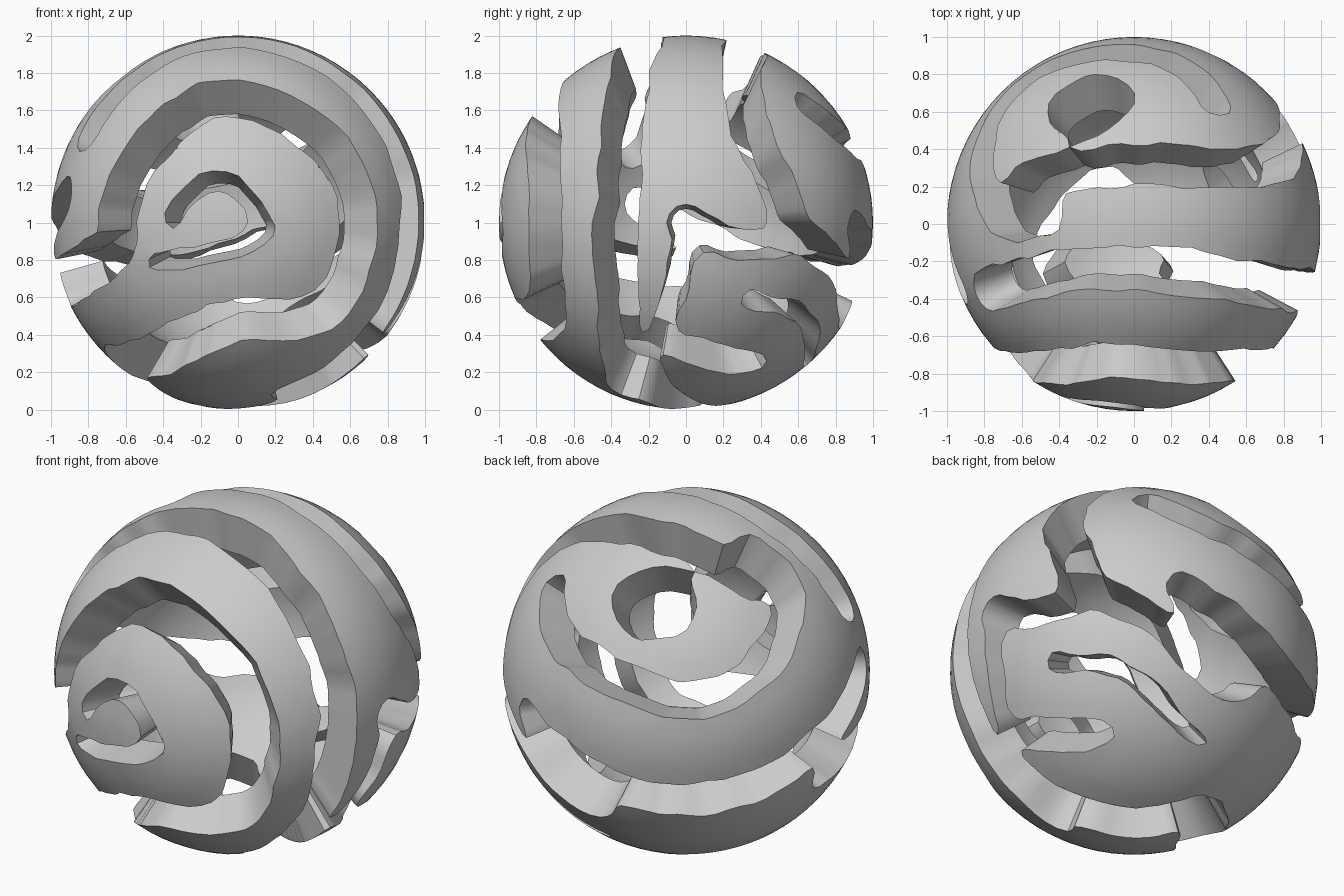
import bpy, bmesh, math
from mathutils import Vector

if "Cube" in bpy.data.objects:
    bpy.data.objects.remove(bpy.data.objects["Cube"])

INNER = 0.76   # inner radius of the thick shell
samples = []   # points along the grooves with their cutting limit


# Viewpoints looking at the ball: direction towards the viewer
F, R, T = Vector((0, -1, 0)), Vector((1, 0, 0)), Vector((0, 0, 1))
BACK = Vector((-.612, .612, .5))
LOW = Vector((.612, .612, -.5))


# Lift a flat position seen from a viewpoint onto the unit sphere
def lift(view, u, v):
    side = Vector((1, 0, 0)) if view is T else T.cross(view).normalized()
    depth = math.sqrt(max(0, 1 - u * u - v * v))
    return (side * u + view.cross(side) * v + view * depth).normalized()


# A groove is a smooth curve on the sphere through a few points
def groove(width, *runs):
    p = [lift(view, *uv) for view, *path in runs for uv in path]
    closed = (p[0] - p[-1]).length < 1e-4
    p = [p[-2] if closed else p[0]] + p + [p[1] if closed else p[-1]]
    for a, b, c, d in zip(p, p[1:], p[2:], p[3:]):
        for i in range(20):
            t = i / 19
            q = (b * 2 + (c - a) * t + (a * 2 - b * 5 + c * 4 - d) * t * t
                 + (b * 3 - a - c * 3 + d) * t ** 3)
            samples.append((q.normalized(), math.cos(width)))


# Front ring that opens to the lower left, and the hooked slot inside it
groove(.135, (F, (-.62, -.75), (-.1, -.55), (.5, -.44), (.6, .25), (-.1, .67),
              (-.6, .2), (-.69, -.15), (-.95, -.34)))
groove(.055, (F, (-.36, .03), (-.1, .24), (.14, -.03), (-.05, -.14), (-.45, -.22)))
# Second groove: from below, over the right side and top, to the left
groove(.12, (F, (.3, -.9)), (R, (-.36, -.58), (-.38, 0), (-.35, .4)),
       (T, (.3, -.26), (-.3, -.25), (-.8, -.35)))
# Groove behind the top strip, curling down the right side
groove(.115, (T, (-.6, .22), (0, .32), (.55, .3)), (R, (.36, .45), (.5, .18), (.55, -.02)))
# Rear upper groove round its patch, and the opening in that patch
groove(.105, (BACK, (.31, .58), (.48, .31), (.25, -.1), (-.12, -.25), (-.5, -.1),
              (-.77, .18), (-.77, .45)))
groove(.1, (BACK, (-.39, .39), (-.18, .42), (-.18, .22), (-.37, .22), (-.39, .39)))
# Groove across the right side to the lower back, and the long lower back groove
groove(.085, (R, (-.02, .01), (.3, -.12)), (LOW, (-.1, .42), (.19, .27), (.56, -.1)),
       (BACK, (-.53, -.63)))
groove(.12, (BACK, (-.93, -.23), (-.37, -.72), (.2, -.72), (.9, -.09)))
# Groove down the right side, wider under the ball, with a short branch
groove(.065, (R, (0, -.05), (-.07, -.4)), (LOW, (-.58, -.55)))
groove(.145, (LOW, (-.56, -.6), (.03, -.84), (.35, -.8)), (F, (-.62, -.75)))
groove(.09, (R, (-.04, -.66), (.15, -.72), (.36, -.75)))
# Narrow slot low on the right rear
groove(.05, (LOW, (-.37, .07), (.03, -.01), (.4, -.41)))

# Ball with the grooves cut out along its facets
bm = bmesh.new()
bmesh.ops.create_icosphere(bm, subdivisions=5, radius=1)
cut = []
for f in bm.faces:
    c = f.calc_center_median().normalized()
    if any(c.dot(s) > w for s, w in samples):
        cut.append(f)
bmesh.ops.delete(bm, geom=cut, context='FACES')

# Drop stray crumbs
seen, crumbs = set(), []
for f in bm.faces:
    if f in seen:
        continue
    island, stack = [], [f]
    seen.add(f)
    while stack:
        g = stack.pop()
        island.append(g)
        for h in (h for e in g.edges for h in e.link_faces):
            if h not in seen:
                seen.add(h)
                stack.append(h)
    if len(island) < 16:
        crumbs += island
bmesh.ops.delete(bm, geom=crumbs, context='FACES')

# Ease the rims a little, keeping them on the sphere
moved = {}
for v in bm.verts:
    rim = [e.other_vert(v).co for e in v.link_edges if e.is_boundary]
    if len(rim) == 2:
        moved[v] = (v.co * .45 + (rim[0] + rim[1]) * .275).normalized()
for v, co in moved.items():
    v.co = co

# Thicken the shell straight towards the centre
ext = bmesh.ops.extrude_face_region(bm, geom=bm.faces[:], use_keep_orig=True)
for v in ext["geom"]:
    if isinstance(v, bmesh.types.BMVert):
        v.co *= INNER
bmesh.ops.recalc_face_normals(bm, faces=bm.faces[:])
bmesh.ops.translate(bm, verts=bm.verts[:], vec=(0, 0, 1))

mesh = bpy.data.meshes.new("grooved_shell")
bm.to_mesh(mesh)
bm.free()
shell = bpy.data.objects.new("grooved_shell", mesh)
bpy.context.collection.objects.link(shell)
bpy.context.view_layer.objects.active = shell
shell.select_set(True)
bpy.ops.object.shade_smooth_by_angle(angle=math.radians(40))
